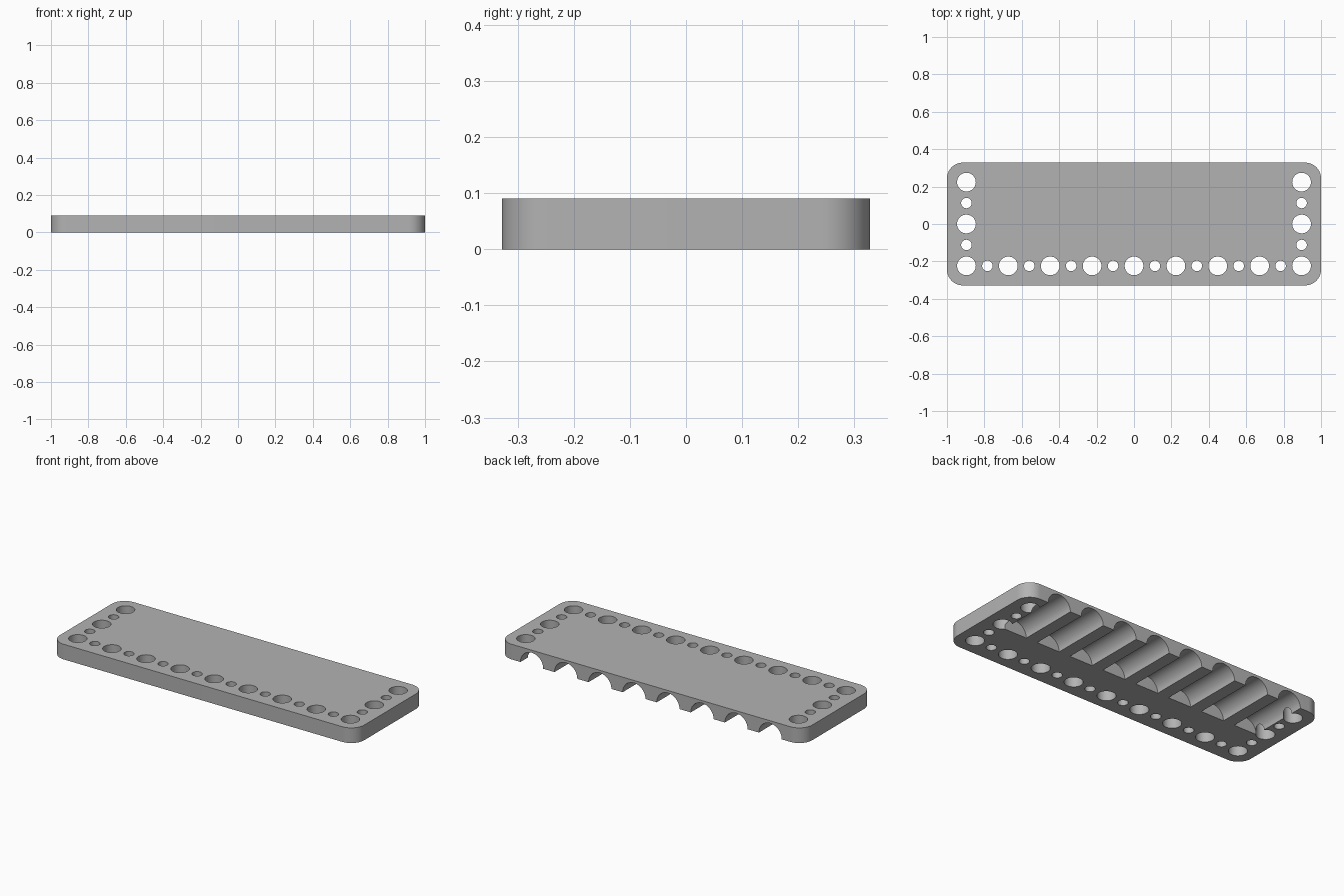
import bpy, bmesh, math
from mathutils import Matrix, Vector

cube = bpy.data.objects.get("Cube")
if cube:
    bpy.data.objects.remove(cube, do_unlink=True)

HALF_X, HALF_Y, HEIGHT, CORNER = 1.0, 0.328, 0.09, 0.085
PITCH = 0.224                       # spacing of the big holes and grooves
BIG_R, SMALL_R, GROOVE_R = 0.05, 0.028, 0.075
GROOVE_FRONT = -0.03

grey = bpy.data.materials.new("plain grey")
grey.use_nodes = True
grey.diffuse_color = (0.45, 0.45, 0.45, 1)
grey.node_tree.nodes["Principled BSDF"].inputs["Base Color"].default_value = grey.diffuse_color


def make_object(name, bm):
    bmesh.ops.recalc_face_normals(bm, faces=bm.faces[:])
    mesh = bpy.data.meshes.new(name)
    bm.to_mesh(mesh)
    bm.free()
    mesh.materials.append(grey)
    obj = bpy.data.objects.new(name, mesh)
    bpy.context.collection.objects.link(obj)
    return obj


def add_cylinder(bm, radius, depth, matrix, sides):
    bmesh.ops.create_cone(bm, cap_ends=True, segments=sides, radius1=radius,
                          radius2=radius, depth=depth, matrix=matrix)


# Plate: rounded rectangle, extruded upward
bm = bmesh.new()
outline = []
corners = [(1, 1), (-1, 1), (-1, -1), (1, -1)]
for quarter, (sx, sy) in enumerate(corners):
    for step in range(17):
        a = (quarter + step / 16) * math.pi / 2
        outline.append(bm.verts.new((sx * (HALF_X - CORNER) + CORNER * math.cos(a),
                                     sy * (HALF_Y - CORNER) + CORNER * math.sin(a), 0)))
base = bm.faces.new(outline)
top = bmesh.ops.extrude_face_region(bm, geom=[base])["geom"]
bmesh.ops.translate(bm, vec=(0, 0, HEIGHT),
                    verts=[v for v in top if isinstance(v, bmesh.types.BMVert)])
plate = make_object("plate", bm)

# Holes: big and small alternate along the front row and up both sides
bm = bmesh.new()
spots = [(i, -2) for i in range(-8, 9)]
spots += [(side, j) for side in (-8, 8) for j in range(-1, 3)]
for i, j in spots:
    radius = BIG_R if (i + j) % 2 == 0 else SMALL_R
    place = Vector((i * PITCH / 2, j * PITCH / 2, HEIGHT / 2))
    add_cylinder(bm, radius, HEIGHT * 3, Matrix.Translation(place), 48)
hole_cutter = make_object("hole_cutter", bm)

# Grooves: half-round channels under the plate, open at the back
bm = bmesh.new()
length = HALF_Y + 0.1 - GROOVE_FRONT
turn = Matrix.Rotation(math.pi / 2, 4, "X")
for i in range(8):
    place = Vector(((i - 3.5) * PITCH, GROOVE_FRONT + length / 2, 0))
    add_cylinder(bm, GROOVE_R, length, Matrix.Translation(place) @ turn, 64)
groove_cutter = make_object("groove_cutter", bm)

# Cut the plate
for cutter in (groove_cutter, hole_cutter):
    cutter.hide_render = True
    cut = plate.modifiers.new(cutter.name, "BOOLEAN")
    cut.operation = "DIFFERENCE"
    cut.solver = "EXACT"
    cut.object = cutter

bpy.ops.object.select_all(action="DESELECT")
plate.select_set(True)
bpy.context.view_layer.objects.active = plate
for name in [m.name for m in plate.modifiers]:
    bpy.ops.object.modifier_apply(modifier=name)
for cutter in (groove_cutter, hole_cutter):
    bpy.data.objects.remove(cutter, do_unlink=True)
bpy.ops.object.shade_smooth_by_angle(angle=math.radians(30))
